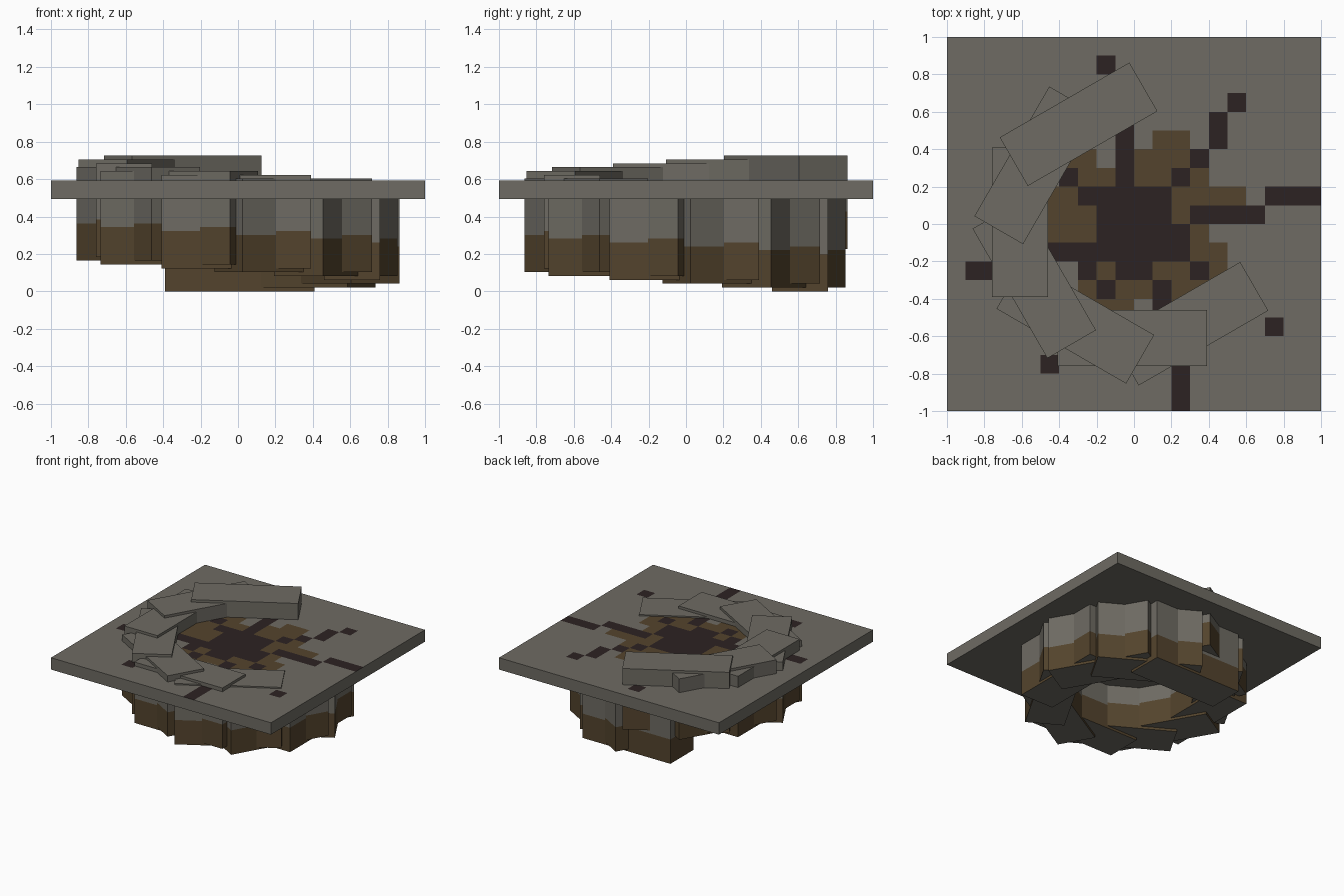
import bpy, bmesh
from math import pi, floor
from mathutils import Matrix

cube = bpy.data.objects.get("Cube")
if cube:
    bpy.data.objects.remove(cube)


def srgb(hex_code):
    chan = [int(hex_code[i:i + 2], 16) / 255 for i in (0, 2, 4)]
    return [c / 12.92 if c < 0.04 else ((c + 0.055) / 1.055) ** 2.4 for c in chan] + [1]


def material(name, hex_code):
    m = bpy.data.materials.new(name)
    m.use_nodes = True
    m.diffuse_color = srgb(hex_code)
    m.node_tree.nodes["Principled BSDF"].inputs["Base Color"].default_value = srgb(hex_code)
    return m


MATS = [material("stone grey", "6E6B63"), material("earth brown", "54442D"),
        material("dark soil", "2C2222")]
GREY, BROWN, DARK = range(3)


def finish(bm, name):
    mesh = bpy.data.meshes.new(name)
    bm.to_mesh(mesh)
    bm.free()
    for m in MATS:
        mesh.materials.append(m)
    bpy.context.collection.objects.link(bpy.data.objects.new(name, mesh))


def box(size, center):
    bm = bmesh.new()
    bmesh.ops.create_cube(bm, size=1, matrix=Matrix.Translation(center) @ Matrix.Diagonal((*size, 1)))
    return bm


def slice_at(bm, point, normal):
    geom = bm.verts[:] + bm.edges[:] + bm.faces[:]
    bmesh.ops.bisect_plane(bm, geom=geom, plane_co=point, plane_no=normal)


# Ground patches in slab cells: left, bottom, width, depth
HALF = 10
cells = {}


def paint(color, left, bottom, width=1, depth=1):
    for x in range(left, left + width):
        for y in range(bottom, bottom + depth):
            cells[x, y] = color


# Brown earth around the pit
for patch in [(-5, -2, 9, 4), (2, 1, 4), (4, -3, 1, 2), (-4, 2, 8), (-4, 3, 2),
              (-1, 3, 4), (1, 4, 2), (-3, -4, 7, 2), (-3, -5, 3), (2, -5)]:
    paint(BROWN, *patch)
# Dark core with its arms, then the scattered spots
for patch in [(-2, -2, 4, 4), (-3, 1), (2, -2, 1, 2), (-5, -2, 3), (-1, 2, 1, 4),
              (3, 0, 4), (-3, -3), (-1, -3, 2)]:
    paint(DARK, *patch)
for patch in [(-4, 2), (2, 2), (3, 3), (4, 4, 1, 2), (5, 6), (-2, 8), (7, 1, 3),
              (3, -3), (-2, -4), (1, -5, 1, 2), (7, -6), (-5, -8), (2, -10, 1, 3),
              (-9, -3, 2)]:
    paint(DARK, *patch)

# Ground slab: the top is cut into cells and coloured by patch
SLAB_BOTTOM, SLAB_TOP = 0.495, 0.592
slab = box((2, 2, SLAB_TOP - SLAB_BOTTOM), (0, 0, (SLAB_TOP + SLAB_BOTTOM) / 2))
for i in range(1 - HALF, HALF):
    slice_at(slab, (i / HALF, 0, 0), (1, 0, 0))
    slice_at(slab, (0, i / HALF, 0), (0, 1, 0))
for f in slab.faces:
    if f.normal.z > 0.5:
        c = f.calc_center_median() * HALF
        f.material_index = cells.get((floor(c.x), floor(c.y)), GREY)
finish(slab, "ground_slab")

# Spiral ring of blocks, each a little lower than the one before
COUNT, DROP, HEIGHT, EARTH = 12, 0.0205, 0.5, 0.2
for i in range(COUNT):
    base = (COUNT - 1 - i) * DROP
    bm = box((0.3, 0.8, HEIGHT), (0.61, -0.01, base + HEIGHT / 2))
    slice_at(bm, (0, 0, base + EARTH), (0, 0, 1))
    # the lower part of the sides is brown earth
    for f in bm.faces:
        low = f.calc_center_median().z < base + EARTH
        f.material_index = BROWN if low and abs(f.normal.z) < 0.5 else GREY
    bm.transform(Matrix.Rotation((4 + i) * pi / 6, 4, "Z"))
    finish(bm, f"spiral_block_{i + 1}")
